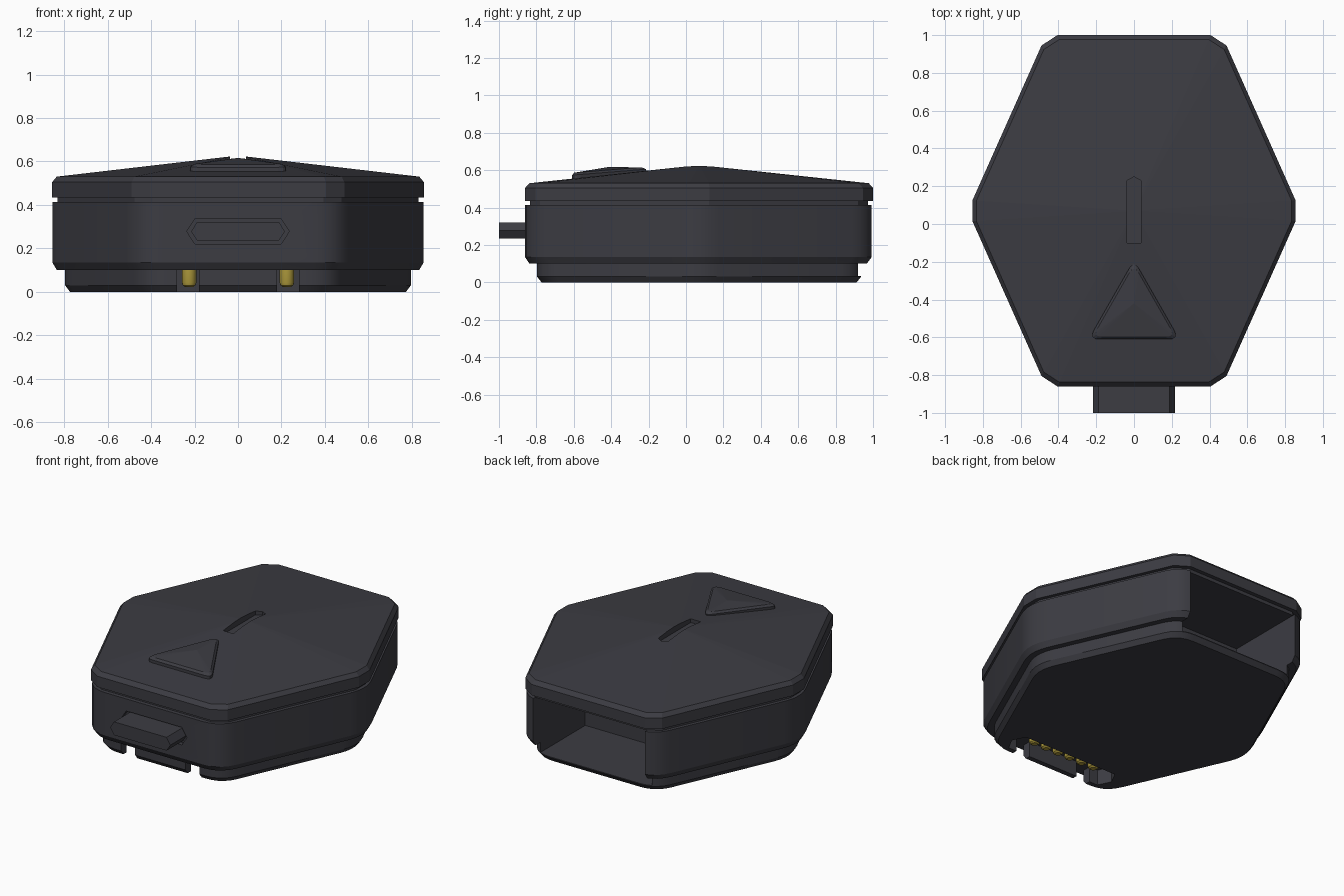
import bpy, bmesh, math
from mathutils import Vector

if "Cube" in bpy.data.objects:
    bpy.data.objects.remove(bpy.data.objects["Cube"])

CY = 0.07  # centre of the hexagonal case


def material(name, col):
    m = bpy.data.materials.new(name)
    m.diffuse_color = (*col, 1)
    m.use_nodes = True
    m.node_tree.nodes["Principled BSDF"].inputs["Base Color"].default_value = m.diffuse_color
    return m


DARK = material("dark_plastic", (0.045, 0.045, 0.055))
GOLD = material("gold_contact", (0.42, 0.32, 0.045))


def rounded(points, cut, segs):
    """Round each corner of a polygon with a short curve."""
    pts = [Vector(p) for p in points]
    out = []
    for i, p in enumerate(pts):
        a = p + (pts[i - 1] - p).normalized() * cut
        b = p + (pts[(i + 1) % len(pts)] - p).normalized() * cut
        for k in range(segs + 1):
            t = k / segs
            out.append(a * (1 - t) ** 2 + p * 2 * t * (1 - t) + b * t * t)
    return out


def loft(name, rings, apex=None, mat=DARK, smooth=False):
    """Join matching rings of 3D points; close with caps or an apex."""
    bm = bmesh.new()
    vs = [[bm.verts.new(p) for p in r] for r in rings]
    n = len(vs[0])
    for lo, hi in zip(vs, vs[1:]):
        for i in range(n):
            j = (i + 1) % n
            bm.faces.new((lo[i], lo[j], hi[j], hi[i]))
    bm.faces.new(vs[0][::-1])
    if apex:
        top = bm.verts.new(apex)
        for i in range(n):
            bm.faces.new((vs[-1][i], vs[-1][(i + 1) % n], top))
    else:
        bm.faces.new(vs[-1])
    bmesh.ops.recalc_face_normals(bm, faces=bm.faces)
    me = bpy.data.meshes.new(name)
    bm.to_mesh(me)
    bm.free()
    ob = bpy.data.objects.new(name, me)
    bpy.context.collection.objects.link(ob)
    me.materials.append(mat)
    if smooth:
        bpy.ops.object.select_all(action='DESELECT')
        ob.select_set(True)
        bpy.context.view_layer.objects.active = ob
        bpy.ops.object.shade_smooth_by_angle(angle=math.radians(25))
    return ob


def prism(name, outline, z0, z1):
    return loft(name, [[(x, y, z) for x, y in outline] for z in (z0, z1)])


def box(name, x0, x1, y0, y1, z0, z1):
    return prism(name, [(x0, y0), (x1, y0), (x1, y1), (x0, y1)], z0, z1)


def cut(target, cutters):
    """Subtract the cutters, then delete them."""
    bpy.context.view_layer.objects.active = target
    for c in cutters:
        m = target.modifiers.new("cut", 'BOOLEAN')
        m.operation, m.solver, m.object = 'DIFFERENCE', 'EXACT', c
        bpy.ops.object.modifier_apply(modifier=m.name)
        bpy.data.objects.remove(c)


HEX = [(0.465, 0.93), (-0.465, 0.93), (-0.88, 0), (-0.465, -0.93), (0.465, -0.93), (0.88, 0)]
CHAMFERED = rounded(HEX, 0.06, 1)
ROUND = rounded(HEX, 0.12, 5)


def ring(outline, z, inset=0):
    s = 1 - inset / 0.9
    return [(p.x * s, p.y * s + CY, z) for p in outline]


def cavity():
    return box("cavity_cutter", -0.4, 0.4, 0.46, 1.2, 0.035, 0.5)


# lid: shallow pyramid with a pointed slot in the middle
lid = loft("lid", [ring(CHAMFERED, 0.435), ring(CHAMFERED, 0.505),
                   ring(CHAMFERED, 0.53, 0.022)], apex=(0, CY, 0.627))
slot = [(-0.036, -0.10), (0.036, -0.10), (0.036, 0.23), (0, 0.25), (-0.036, 0.23)]
cut(lid, [prism("slot_cutter", slot, 0.585, 0.8)])

# recessed seam between lid and body
loft("seam", [ring(CHAMFERED, 0.413, 0.025), ring(CHAMFERED, 0.437, 0.025)])


def plug_ring(w, h, y):
    k = w - h * 0.65
    return [(x, y, 0.278 + z) for x, z in
            [(w, 0), (k, h), (-k, h), (-w, 0), (-k, -h), (k, -h)]]


# body: rounded corners, open at the back, recess for the plug at the front
body = loft("body", [ring(ROUND, 0.10, 0.022), ring(ROUND, 0.135), ring(ROUND, 0.413)], smooth=True)
recess = loft("recess_cutter", [plug_ring(0.236, 0.057, -0.95), plug_ring(0.236, 0.057, -0.83)])
cut(body, [cavity(), recess])

# front plug
loft("plug", [plug_ring(0.216, 0.043, -1.0), plug_ring(0.216, 0.043, -0.80)])

# base: contact trench underneath with two notches through the front
base = loft("base", [ring(ROUND, 0, 0.085), ring(ROUND, 0.03, 0.062), ring(ROUND, 0.10, 0.062)], smooth=True)
trench = [(-0.34, -0.74), (0.34, -0.74), (0.38, -0.66), (0.34, -0.58), (-0.34, -0.58), (-0.38, -0.66)]
cutters = [cavity(), prism("trench_cutter", trench, -0.1, 0.2)]
for s in (-1, 1):
    cutters.append(box("notch_cutter", s * 0.23 - 0.05, s * 0.23 + 0.05, -1, -0.7, -0.1, 0.2))
cut(base, cutters)

# six contact pins hanging in the trench
for i in range(6):
    x = -0.225 + i * 0.09
    circle = [(math.cos(k * math.pi / 8), math.sin(k * math.pi / 8)) for k in range(16)]
    loft("contact_pin", [[(x + r * c, -0.64 + r * s, z) for c, s in circle]
                         for r, z in ((0.018, 0.022), (0.029, 0.03), (0.033, 0.042), (0.033, 0.105))],
         mat=GOLD, smooth=True)

# triangular button, domed and leaning with the lid
tri = rounded([(0, -0.19), (-0.24, -0.61), (0.24, -0.61)], 0.055, 4)
mid = Vector((0, -0.47))


def tri_ring(s, dz):
    pts = [mid + (p - mid) * s for p in tri]
    return [(p.x, p.y, dz + 0.586 + (p.y + 0.6) * 0.08) for p in pts]


button_base = [(p.x, p.y, 0.53) for p in tri]
loft("button", [button_base, tri_ring(1, -0.012), tri_ring(0.91, 0)], apex=(0, -0.42, 0.616))
